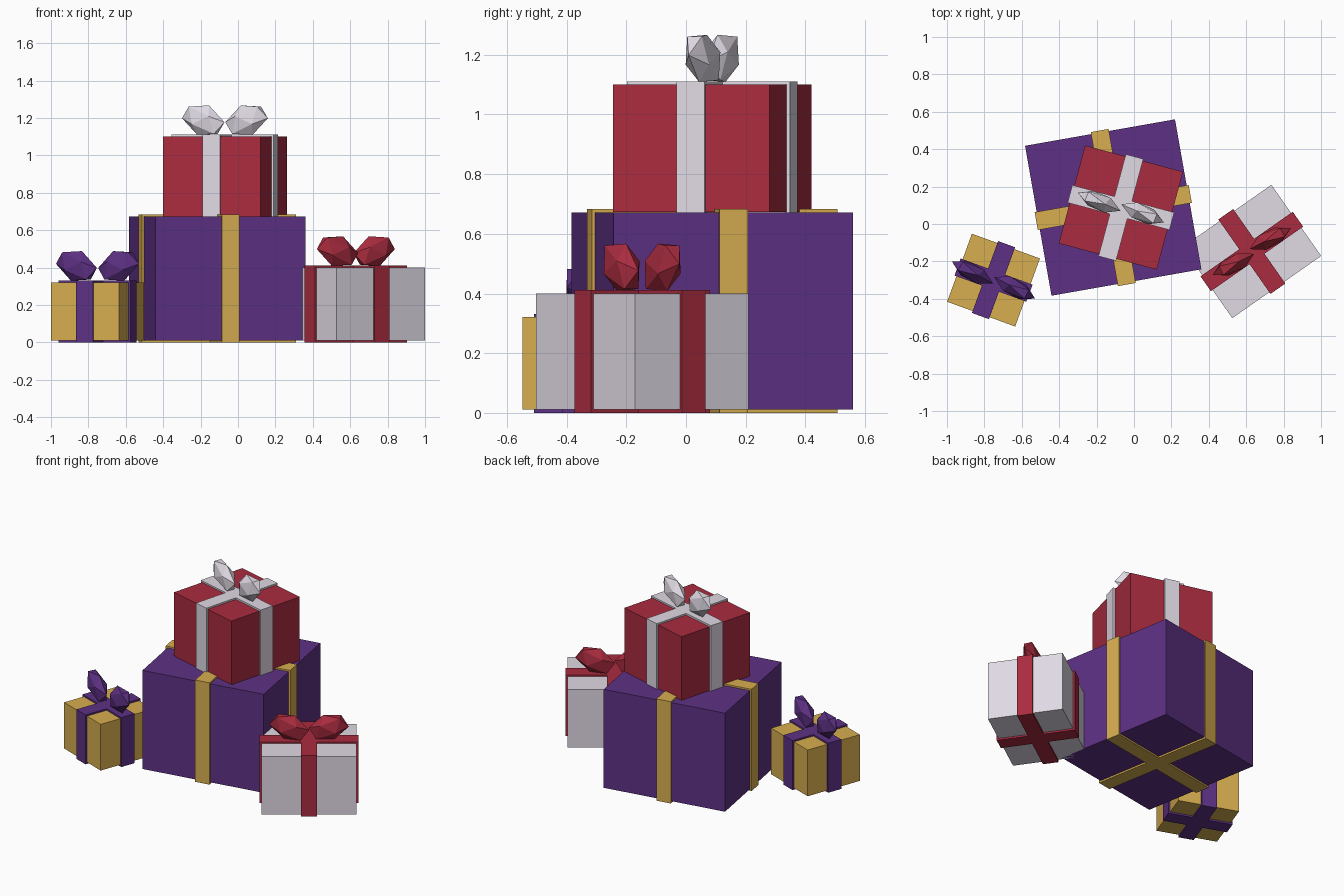
import bpy, bmesh
from math import radians
from mathutils import Matrix, Vector

if "Cube" in bpy.data.objects:
    bpy.data.objects.remove(bpy.data.objects["Cube"])


def material(name, rgb):
    m = bpy.data.materials.new(name)
    m.diffuse_color = (*rgb, 1)
    m.use_nodes = True
    m.node_tree.nodes["Principled BSDF"].inputs["Base Color"].default_value = m.diffuse_color
    return m


PURPLE = material("purple", (0.11, 0.03, 0.23))
GOLD = material("gold", (0.68, 0.42, 0.08))
RED = material("red", (0.40, 0.025, 0.05))
SILVER = material("silver", (0.75, 0.70, 0.78))

BAND, LIP = 0.097, 0.011   # ribbon width and thickness


def finish(bm, name, mat, matrix):
    mesh = bpy.data.meshes.new(name)
    bm.to_mesh(mesh)
    bm.free()
    mesh.materials.append(mat)
    ob = bpy.data.objects.new(name, mesh)
    ob.matrix_world = matrix
    bpy.context.collection.objects.link(ob)


def block(name, mat, matrix, size, z):
    bm = bmesh.new()
    bmesh.ops.create_cube(bm, size=1)
    bmesh.ops.scale(bm, vec=size, verts=bm.verts)
    bmesh.ops.translate(bm, vec=(0, 0, z), verts=bm.verts)
    finish(bm, name, mat, matrix)


def bow_loop(name, mat, matrix, side, z):
    # flattened icosahedron, tilted outward and slightly twisted
    bm = bmesh.new()
    bmesh.ops.create_icosphere(bm, subdivisions=1, radius=1)
    local = (Matrix.Translation((side * 0.12, 0, z))
             @ Matrix.Rotation(radians(-8), 4, 'Z')
             @ Matrix.Rotation(radians(23 * side), 4, 'Y').inverted()
             @ Matrix.Diagonal((-0.132 * side, 0.05, 0.086, 1)))
    bmesh.ops.transform(bm, matrix=local, verts=bm.verts)
    bmesh.ops.recalc_face_normals(bm, faces=bm.faces)
    finish(bm, name, mat, matrix)


def gift(name, x, y, angle, w, d, z0, z1, box_mat, ribbon_mat, bow=True):
    m = Matrix.Translation((x, y, 0)) @ Matrix.Rotation(radians(angle), 4, 'Z')
    h, mid = z1 - z0, (z0 + z1) / 2
    block(name + "_box", box_mat, m, (w, d, h), mid)
    block(name + "_ribbon_long", ribbon_mat, m, (w + 2 * LIP, BAND, h + 2 * LIP), mid)
    block(name + "_ribbon_cross", ribbon_mat, m, (BAND, d + 2 * LIP, h + 2 * LIP), mid)
    if bow:
        for side, label in ((-1, "left"), (1, "right")):
            bow_loop(f"{name}_bow_{label}", ribbon_mat, m, side, z1 + LIP + 0.077)


gift("large_gift", -0.111, 0.088, 10, 0.814, 0.814, 0.011, 0.672, PURPLE, GOLD, bow=False)
gift("top_gift", -0.07, 0.088, -15, 0.542, 0.542, 0.673, 1.10, RED, SILVER)
gift("small_gift", -0.751, -0.30, -20, 0.387, 0.387, 0.011, 0.321, GOLD, PURPLE)
gift("wide_gift", 0.63, -0.147, 35, 0.58, 0.464, 0.011, 0.40, SILVER, RED)
